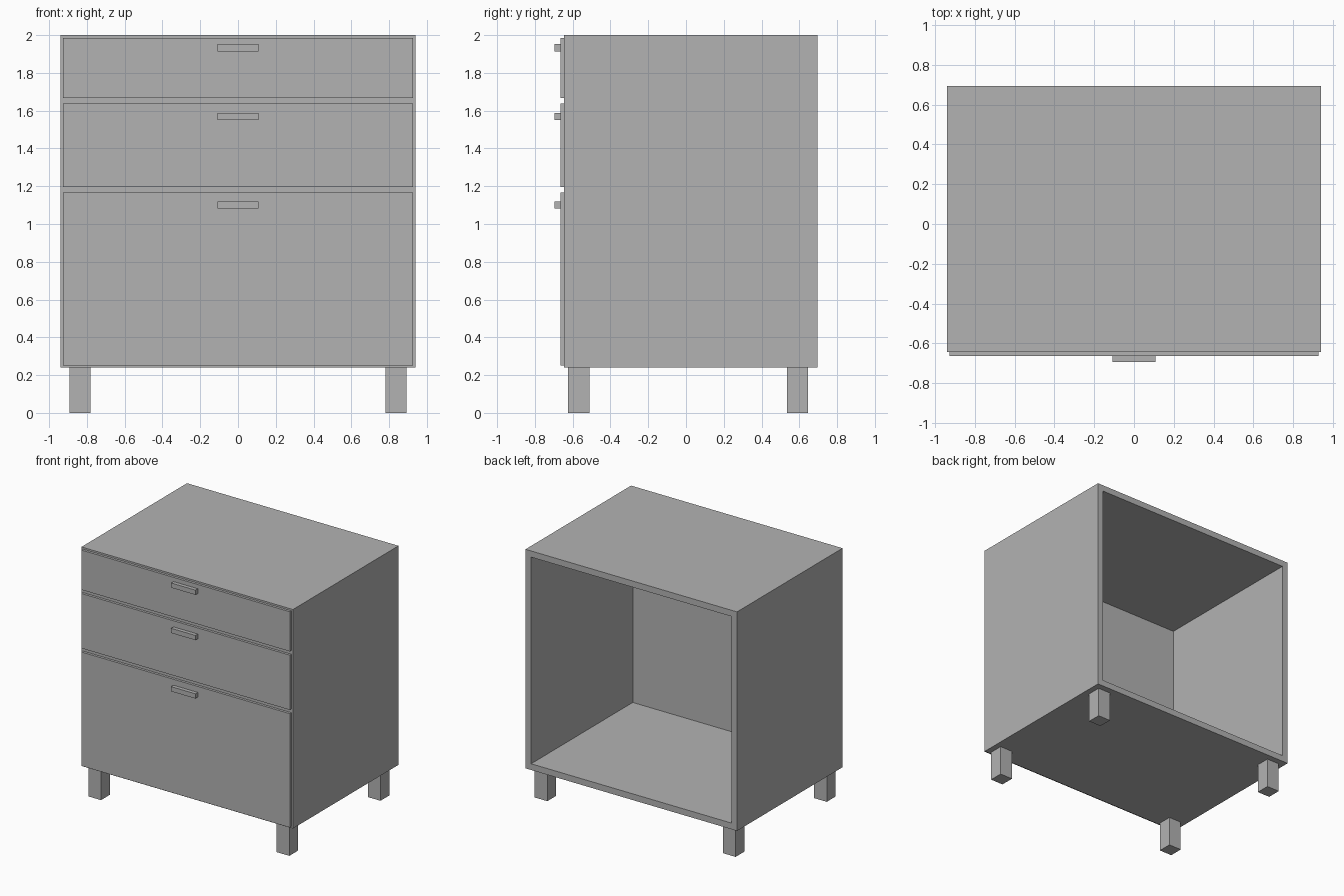
import bpy
import bmesh
from mathutils import Vector

default = bpy.data.objects.get("Cube")
if default:
    bpy.data.objects.remove(default, do_unlink=True)

# One plain grey finish
GREY = (0.45, 0.45, 0.45, 1.0)
grey = bpy.data.materials.new("plain grey")
grey.use_nodes = True
grey.diffuse_color = GREY
grey.node_tree.nodes["Principled BSDF"].inputs["Base Color"].default_value = GREY


def box(name, x, y, z, hollow=None):
    """Box from (min, max) ranges; hollow = (wall, depth) opens it at the back."""
    low, high = Vector((x[0], y[0], z[0])), Vector((x[1], y[1], z[1]))
    centre, size = (low + high) / 2, high - low
    bm = bmesh.new()
    bmesh.ops.create_cube(bm, size=1)
    bmesh.ops.scale(bm, vec=size, verts=bm.verts)
    if hollow:
        wall, depth = hollow
        back = max(bm.faces, key=lambda f: f.calc_center_median().y)
        bmesh.ops.inset_region(bm, faces=[back], thickness=wall, use_even_offset=True)
        # The recess floor is the same face pushed towards the front
        pushed = bmesh.ops.extrude_discrete_faces(bm, faces=[back])["faces"]
        bmesh.ops.translate(bm, vec=(0, -depth, 0), verts=pushed[0].verts)
    mesh = bpy.data.meshes.new(name)
    bm.to_mesh(mesh)
    bm.free()
    mesh.materials.append(grey)
    obj = bpy.data.objects.new(name, mesh)
    obj.location = centre
    bpy.context.collection.objects.link(obj)
    return obj


# Carcass, open at the back
FRONT, BACK, BASE = -0.645, 0.695, 0.24
box("carcass", (-0.94, 0.94), (FRONT, BACK), (BASE, 2.0), hollow=(0.05, 1.29))

# Drawer fronts, each with a bar handle near its top edge
DRAWER_FACE = FRONT - 0.02
drawers = {
    "top": (1.667, 1.986, 1.952),
    "middle": (1.197, 1.637, 1.588),
    "bottom": (0.252, 1.167, 1.119),
}
for level, (bottom, top, handle_top) in drawers.items():
    box(level + "_drawer_front", (-0.927, 0.927), (DRAWER_FACE, FRONT), (bottom, top))
    box(level + "_handle", (-0.108, 0.108), (DRAWER_FACE - 0.03, DRAWER_FACE),
        (handle_top - 0.038, handle_top))

# Square legs
LEG = 0.112
for side, x in (("right", -0.893), ("left", 0.893 - LEG)):
    for end, y in (("front", -0.624), ("back", 0.534)):
        box(end + "_" + side + "_leg", (x, x + LEG), (y, y + LEG), (0, BASE))
